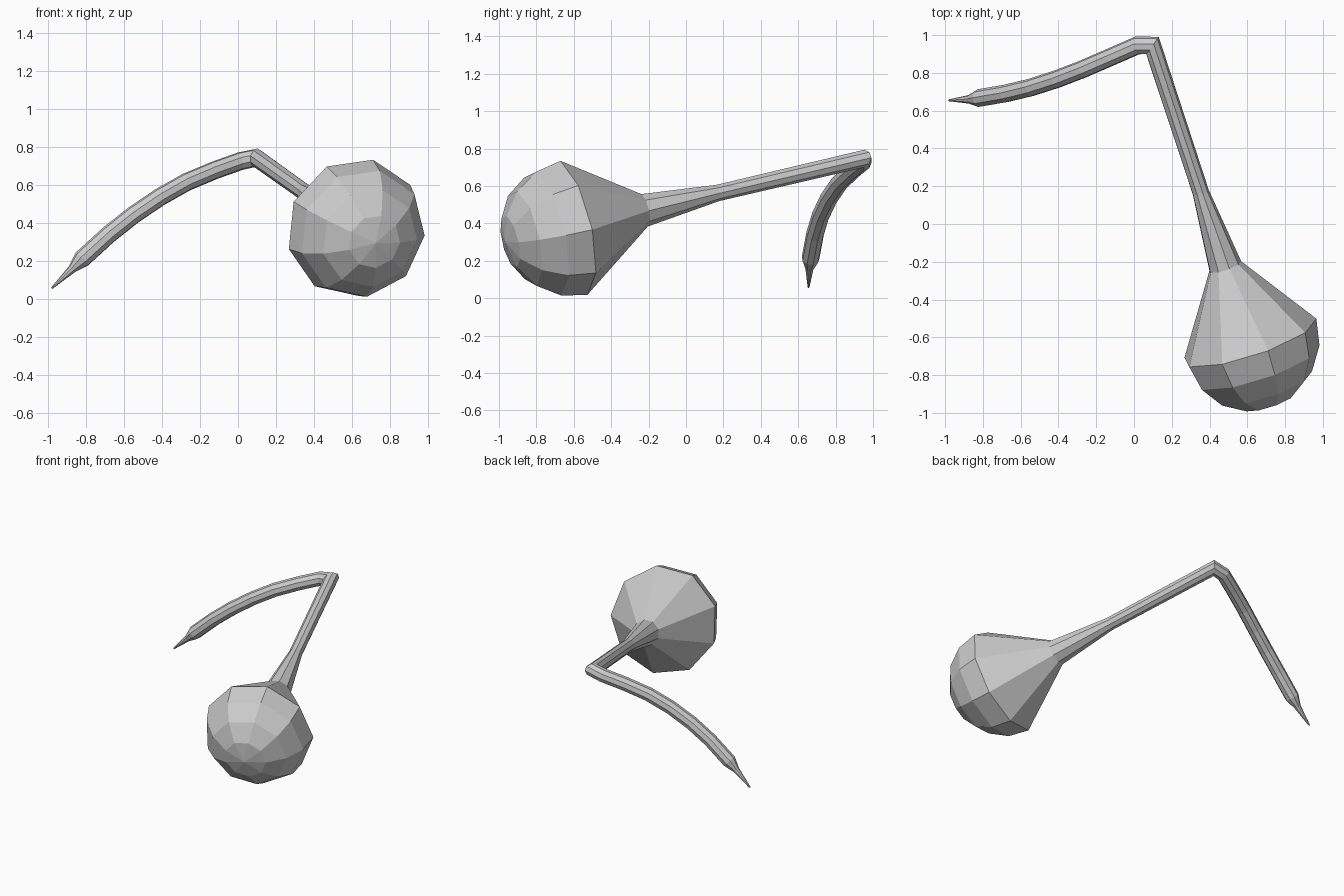
import bpy, bmesh, math
from mathutils import Vector

if "Cube" in bpy.data.objects:
    bpy.data.objects.remove(bpy.data.objects["Cube"])

SIDES = 9
BULB_C = Vector((0.612, -0.62, 0.378))
BULB_R = 0.373
JOINT = Vector((0.097, 0.944, 0.745))
AXIS = (BULB_C - JOINT).normalized()


def mitred_sweep(name, path, radii, phase):
    """Sweep a polygon along a path with mitred corners and closed ends."""
    pts = [Vector(p) for p in path]
    dirs = [(b - a).normalized() for a, b in zip(pts, pts[1:])]
    u = Vector((1, 0, 0))
    u = (u - dirs[0] * u.dot(dirs[0])).normalized()
    v = u.cross(dirs[0])
    bm = bmesh.new()
    rings = []
    for i, (c, r) in enumerate(zip(pts, radii)):
        d_in = dirs[max(i - 1, 0)]
        d_out = dirs[min(i, len(dirs) - 1)]
        n = (d_in + d_out).normalized()
        ring = []
        for k in range(SIDES):
            a = phase + math.tau * k / SIDES
            off = u * math.cos(a) + v * math.sin(a)
            off -= d_in * (off.dot(n) / d_in.dot(n))
            ring.append(bm.verts.new(c + off * r))
        rings.append(ring)
        turn = d_in.rotation_difference(d_out)
        u, v = turn @ u, turn @ v
    for a, b in zip(rings, rings[1:]):
        for k in range(SIDES):
            j = (k + 1) % SIDES
            bm.faces.new((a[k], a[j], b[j], b[k]))
    bm.faces.new(rings[0])
    bm.faces.new(rings[-1])
    bmesh.ops.remove_doubles(bm, verts=bm.verts, dist=0.0008)
    bmesh.ops.recalc_face_normals(bm, faces=bm.faces)
    mesh = bpy.data.meshes.new(name)
    bm.to_mesh(mesh)
    bm.free()
    ob = bpy.data.objects.new(name, mesh)
    bpy.context.collection.objects.link(ob)
    return ob


# Rounded bulb cap, from pole to widest ring
path, radii = [], []
for i in range(5):
    a = math.radians(22.5 * i)
    path.append(BULB_C + AXIS * BULB_R * math.cos(a))
    radii.append(max(BULB_R * math.sin(a), 0.0002))

# Cone and straight stem up to the elbow
for dist, r in ((0.425, 0.09), (0.85, 0.045)):
    path.append(BULB_C - AXIS * dist)
    radii.append(r)
path.append(JOINT)
radii.append(0.047)

# Curved arm
arm = [(0.015, 0.944, 0.728), (-0.12, 0.885, 0.680), (-0.27, 0.820, 0.617),
       (-0.41, 0.766, 0.538), (-0.55, 0.721, 0.443), (-0.68, 0.690, 0.340),
       (-0.82, 0.666, 0.212)]
path += arm
radii += [0.048] * len(arm)

# Pointed tip
path += [(-0.872, 0.660, 0.160), (-0.98, 0.655, 0.058)]
radii += [0.023, 0.005]

mitred_sweep("bulb_stem_and_arm", path, radii, math.radians(-6))
